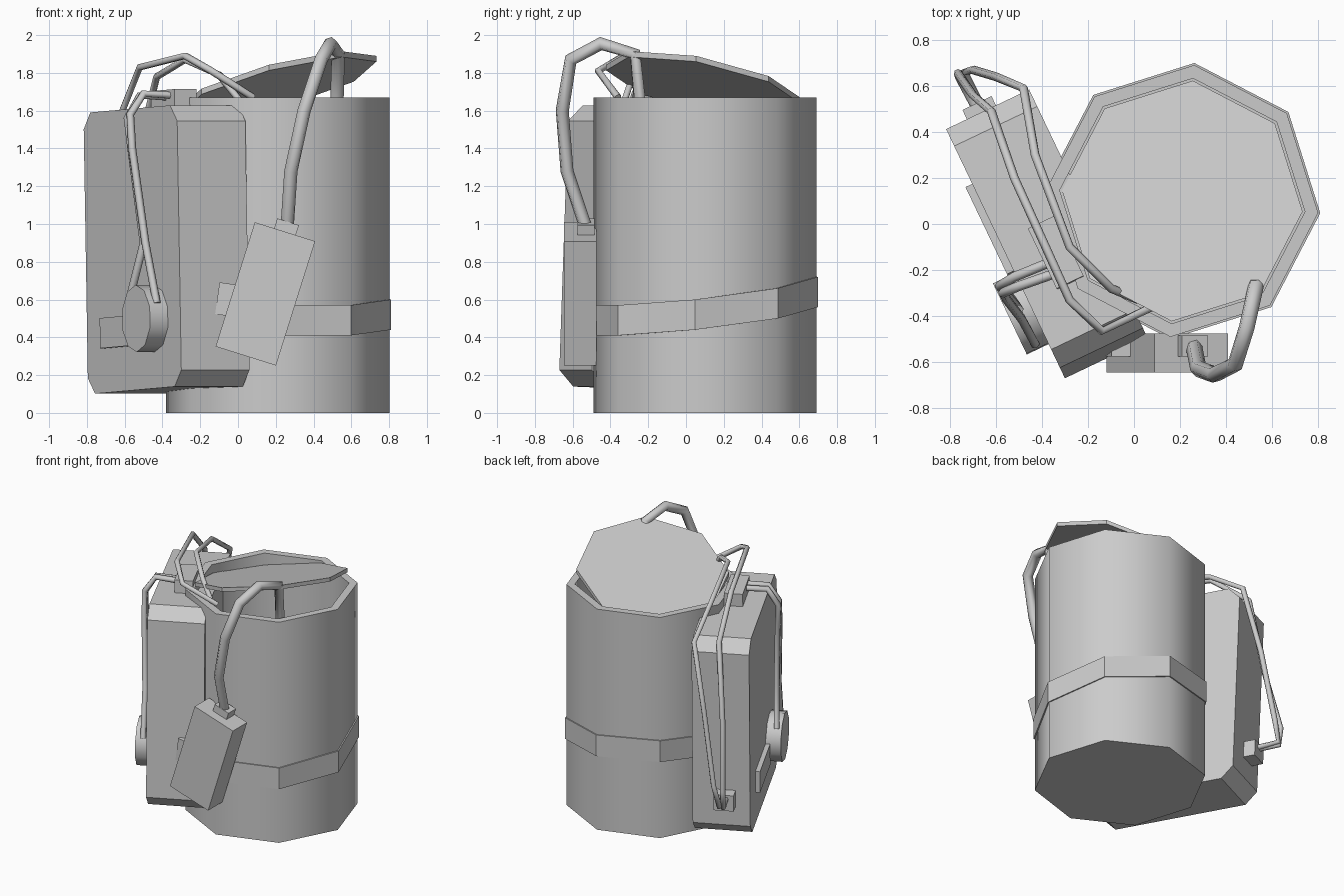
import bpy, bmesh
from math import radians, cos, sin, tau
from mathutils import Matrix, Vector, Euler

cube = bpy.data.objects.get("Cube")
if cube:
    bpy.data.objects.remove(cube, do_unlink=True)

grey = bpy.data.materials.new("plain_grey")
grey.use_nodes = True
grey.diffuse_color = (0.6, 0.6, 0.6, 1)
grey.node_tree.nodes["Principled BSDF"].inputs["Base Color"].default_value = (0.6, 0.6, 0.6, 1)


def frame(loc, rot=(0, 0, 0)):
    angles = [radians(a) for a in rot]
    return Matrix.Translation(loc) @ Euler(angles).to_matrix().to_4x4()


def finish(name, bm, matrix=Matrix(), smooth=None):
    bmesh.ops.recalc_face_normals(bm, faces=bm.faces)
    mesh = bpy.data.meshes.new(name)
    bm.to_mesh(mesh)
    bm.free()
    mesh.materials.append(grey)
    obj = bpy.data.objects.new(name, mesh)
    bpy.context.collection.objects.link(obj)
    obj.matrix_world = matrix
    if smooth:
        bpy.ops.object.select_all(action='DESELECT')
        obj.select_set(True)
        bpy.context.view_layer.objects.active = obj
        bpy.ops.object.shade_smooth_by_angle(angle=radians(smooth))
    return obj


def box(name, size, matrix):
    bm = bmesh.new()
    bmesh.ops.create_cube(bm, size=1)
    bmesh.ops.scale(bm, vec=size, verts=bm.verts)
    return finish(name, bm, matrix)


def ring(bm, radius, height, sides=8, turn=-5):
    """Ring of vertices; height is a function of x, y and index."""
    verts = []
    for i in range(sides):
        a = radians(turn) + tau * i / sides
        x, y = radius * cos(a), radius * sin(a)
        verts.append(bm.verts.new((x, y, height(x, y, i))))
    return verts


def bridge(bm, a, b):
    for i in range(len(a)):
        j = (i + 1) % len(a)
        bm.faces.new((a[i], a[j], b[j], b[i]))


def hose(name, radius, points):
    curve = bpy.data.curves.new(name, 'CURVE')
    curve.dimensions = '3D'
    curve.bevel_depth = radius
    curve.bevel_resolution = 1
    curve.use_fill_caps = True
    spline = curve.splines.new('POLY')
    spline.points.add(len(points) - 1)
    for p, co in zip(spline.points, points):
        p.co = (*co, 1)
    spline.use_smooth = True
    curve.materials.append(grey)
    obj = bpy.data.objects.new(name, curve)
    bpy.context.collection.objects.link(obj)
    bpy.ops.object.select_all(action='DESELECT')
    obj.select_set(True)
    bpy.context.view_layer.objects.active = obj
    bpy.ops.object.convert(target='MESH')


# Hollow eight-sided barrel
axis = frame((0.21, 0.10, 0))
bm = bmesh.new()
loops = [ring(bm, r, lambda x, y, i, z=z: z)
         for r, z in ((0.593, 0), (0.593, 1.67), (0.535, 1.67), (0.535, 0.05))]
for a, b in zip(loops, loops[1:]):
    bridge(bm, a, b)
bm.faces.new(loops[0])
bm.faces.new(loops[-1])
finish("barrel", bm, axis, 50)

# Tilted lid resting inside the rim
bm = bmesh.new()
low, high = [ring(bm, 0.525, lambda x, y, i, z=z: z + 0.25 * x - 0.20 * y) for z in (1.72, 1.75)]
bridge(bm, low, high)
bm.faces.new(low)
bm.faces.new(high)
finish("lid", bm, axis)

# Strap that climbs toward the back
climb = (0.44, 0.50, 0.56, 0.58, 0.54, 0.45, 0.41, 0.41)
bm = bmesh.new()
loops = [ring(bm, r, lambda x, y, i, d=d: climb[i] + d)
         for r, d in ((0.585, 0), (0.602, 0), (0.602, 0.16), (0.585, 0.16))]
for i in range(4):
    bridge(bm, loops[i], loops[(i + 1) % 4])
finish("strap", bm, axis)

# Side pack: chamfered profile extruded across its width
pack = frame((-0.378, -0.043, 0.865), (0, -2.2, -64.5))
hu, hw, hz, c = 0.575, 0.20, 0.745, 0.085
corner = [(hu, hz - c), (hu - c, hz)]
outline = corner + [(-u, z) for u, z in reversed(corner)]
outline += [(-u, -z) for u, z in outline]
bm = bmesh.new()
face = bm.faces.new([bm.verts.new((u, -hw, z)) for u, z in outline])
side = bmesh.ops.extrude_face_region(bm, geom=[face])["geom"]
bmesh.ops.translate(bm, vec=(0, 2 * hw, 0),
                    verts=[g for g in side if isinstance(g, bmesh.types.BMVert)])
finish("side_pack", bm, pack)


def on_pack(u, w, z):
    return pack @ Matrix.Translation((u, w, z))


box("pack_top_cap", (0.29, 0.13, 0.16), on_pack(0.12, 0, 0.76))
box("pack_side_plate", (0.42, 0.035, 0.16), on_pack(-0.14, -0.215, -0.43))
box("pack_back_clip", (0.10, 0.14, 0.12), on_pack(-0.61, -0.03, -0.45))

# Round regulator on the outer face of the pack
bm = bmesh.new()
bmesh.ops.create_cone(bm, cap_ends=True, segments=10, radius1=0.178, radius2=0.178, depth=0.11)
finish("regulator", bm, on_pack(0.25, -0.25, -0.375) @ frame((0, 0, 0), (90, 0, 0)), 50)

# Leaning box at the front with its hose fitting and side clip
unit = frame((0.145, -0.56, 0.63), (0, 17.5, 0))
box("front_unit", (0.335, 0.17, 0.69), unit)
box("front_unit_fitting", (0.12, 0.09, 0.07), unit @ Matrix.Translation((0, 0.03, 0.365)))
box("front_unit_clip", (0.10, 0.09, 0.17), frame((-0.06, -0.53, 0.60), (0, 8, 0)))

# Hoses
hose("front_hose", 0.036, [(0.26, -0.53, 0.98), (0.28, -0.63, 1.28), (0.35, -0.655, 1.6),
                           (0.44, -0.61, 1.87), (0.49, -0.45, 1.955), (0.53, -0.27, 1.90),
                           (0.52, -0.23, 1.5)])
hose("back_hose_outer", 0.019, [(-0.68, 0.49, 0.42), (-0.76, 0.64, 0.42), (-0.765, 0.655, 0.55),
                                (-0.70, 0.56, 1.0), (-0.62, 0.49, 1.58), (-0.52, 0.20, 1.83),
                                (-0.28, -0.33, 1.89), (-0.14, -0.465, 1.81), (0.08, -0.36, 1.67)])
hose("back_hose_inner", 0.019, [(-0.66, 0.50, 0.42), (-0.74, 0.66, 0.43), (-0.70, 0.67, 0.58),
                                (-0.60, 0.64, 1.1), (-0.48, 0.59, 1.58), (-0.43, 0.30, 1.78),
                                (-0.28, -0.10, 1.87), (-0.10, -0.28, 1.79), (0.02, -0.33, 1.64)])
hose("regulator_hose_front", 0.021, [(-0.33, -0.21, 1.68), (-0.50, -0.27, 1.69), (-0.57, -0.30, 1.58),
                                     (-0.56, -0.32, 1.4), (-0.49, -0.41, 0.9), (-0.43, -0.52, 0.58)])
hose("regulator_hose_back", 0.021, [(-0.35, -0.16, 1.67), (-0.52, -0.23, 1.68), (-0.585, -0.27, 1.56),
                                    (-0.565, -0.29, 1.4), (-0.50, -0.37, 0.9), (-0.57, -0.27, 0.62)])
